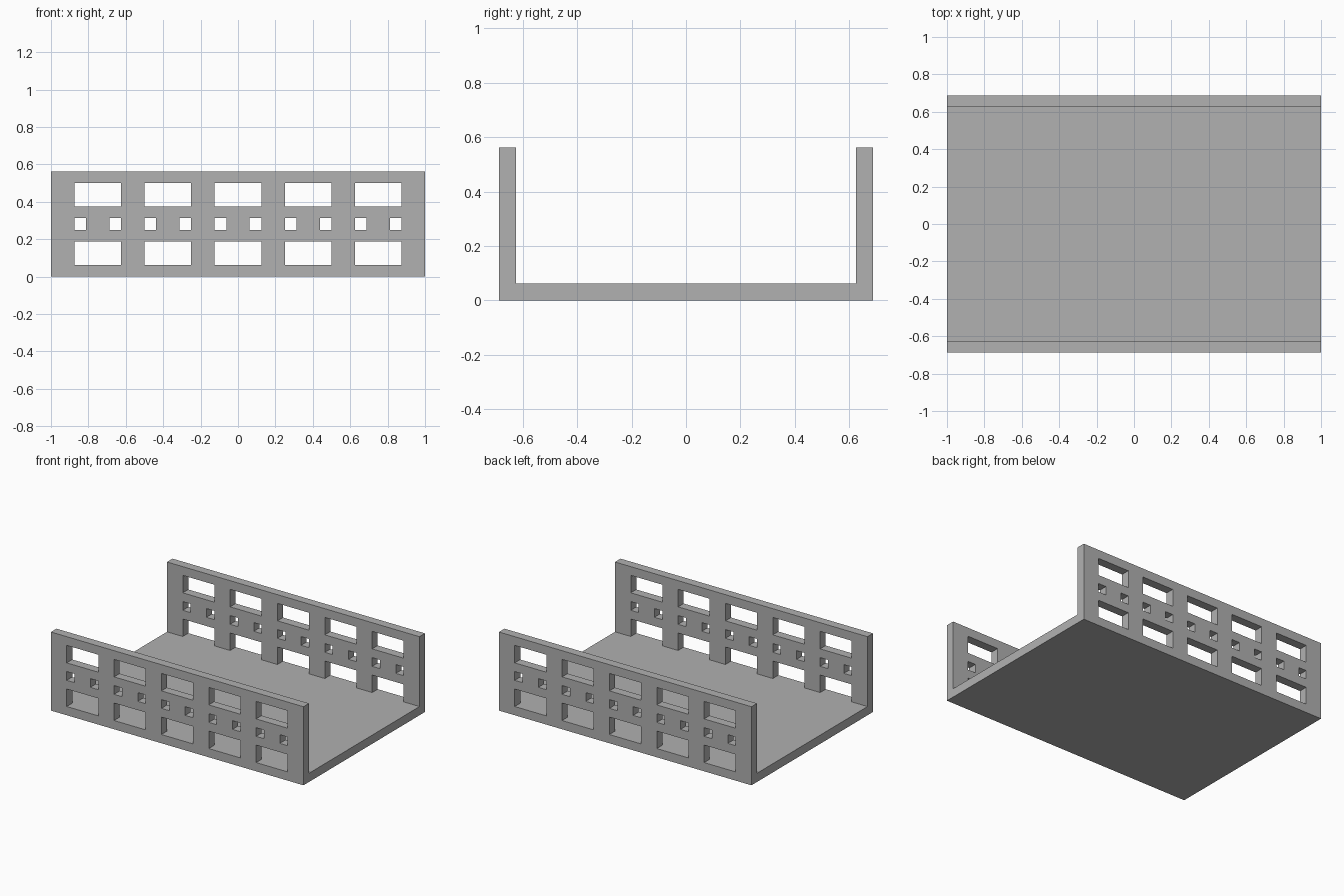
import bpy
import bmesh
from mathutils import Vector

cube = bpy.data.objects.get("Cube")
if cube:
    bpy.data.objects.remove(cube, do_unlink=True)

U = 1 / 16                      # module: wall thickness and smallest opening
LENGTH, DEPTH, HEIGHT = 32 * U, 22 * U, 9 * U

grey = bpy.data.materials.new("plain grey")
grey.use_nodes = True
colour = (0.44, 0.44, 0.44, 1)
grey.diffuse_color = colour
grey.node_tree.nodes["Principled BSDF"].inputs["Base Color"].default_value = colour


def finish(bm, name):
    mesh = bpy.data.meshes.new(name)
    bm.to_mesh(mesh)
    bm.free()
    mesh.materials.append(grey)
    obj = bpy.data.objects.new(name, mesh)
    bpy.context.collection.objects.link(obj)
    return obj


# Openings of one bay, in modules: x0, x1, z0, z1 from the bay's left edge
bay = [(0, 4, 1, 3), (0, 4, 6, 8), (0, 1, 4, 5), (3, 4, 4, 5)]
openings = [(s + a, s + b, c, d)
            for s in (-14, -8, -2, 4, 10) for a, b, c, d in bay]


def pierced_wall(name, y_outer, direction):
    """Grid of panel cells without the openings, extruded to wall thickness."""
    xs = sorted({-16, 16} | {x for o in openings for x in o[:2]})
    zs = sorted({0, 9} | {z for o in openings for z in o[2:]})
    bm = bmesh.new()
    for x0, x1 in zip(xs, xs[1:]):
        for z0, z1 in zip(zs, zs[1:]):
            if any(a <= x0 < b and c <= z0 < d for a, b, c, d in openings):
                continue
            corners = [(x0, z0), (x1, z0), (x1, z1), (x0, z1)]
            bm.faces.new([bm.verts.new((x * U, y_outer, z * U)) for x, z in corners])
    bmesh.ops.remove_doubles(bm, verts=bm.verts, dist=U / 100)
    out = bmesh.ops.extrude_face_region(bm, geom=bm.faces[:], use_keep_orig=True)
    moved = [g for g in out["geom"] if isinstance(g, bmesh.types.BMVert)]
    bmesh.ops.translate(bm, verts=moved, vec=Vector((0, direction * U, 0)))
    bmesh.ops.recalc_face_normals(bm, faces=bm.faces)
    return finish(bm, name)


# Side walls with window openings
pierced_wall("front_wall", -DEPTH / 2, 1)
pierced_wall("back_wall", DEPTH / 2, -1)

# Floor slab between the walls
bm = bmesh.new()
bmesh.ops.create_cube(bm, size=1)
bmesh.ops.scale(bm, verts=bm.verts, vec=(LENGTH, DEPTH - 2 * U, U))
bmesh.ops.translate(bm, verts=bm.verts, vec=(0, 0, U / 2))
finish(bm, "floor")
